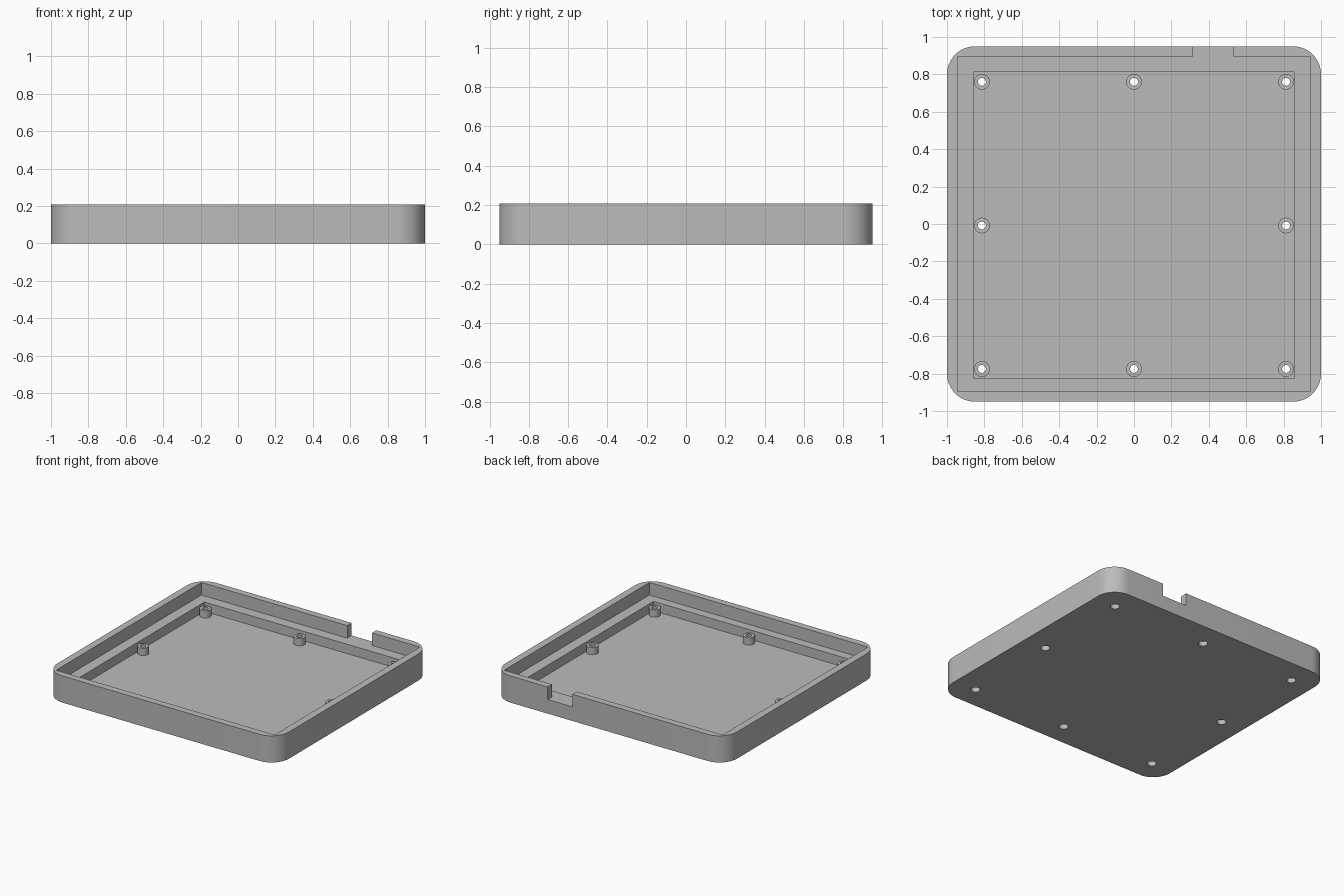
import bpy
import bmesh
from math import cos, sin, pi, radians

if "Cube" in bpy.data.objects:
    bpy.data.objects.remove(bpy.data.objects["Cube"])

HEIGHT, LEDGE, FLOOR, POST_TOP = 0.208, 0.11, 0.037, 0.093
HALF_X, HALF_Y, CORNER = 1.0, 0.95, 0.15

grey = bpy.data.materials.new("plain_grey")
grey.use_nodes = True
colour = (0.5, 0.5, 0.5, 1)
grey.diffuse_color = colour
grey.node_tree.nodes["Principled BSDF"].inputs["Base Color"].default_value = colour


def finish(name, bm):
    bmesh.ops.recalc_face_normals(bm, faces=bm.faces)
    mesh = bpy.data.meshes.new(name)
    bm.to_mesh(mesh)
    bm.free()
    mesh.materials.append(grey)
    obj = bpy.data.objects.new(name, mesh)
    bpy.context.collection.objects.link(obj)
    return obj


def add_ring(bm, outline, z):
    return [bm.verts.new((x, y, z)) for x, y in outline]


def bridge(bm, low, high):
    for i in range(len(low)):
        j = (i + 1) % len(low)
        bm.faces.new((low[i], low[j], high[j], high[i]))


def prism(name, outline, z0, z1):
    bm = bmesh.new()
    low, high = add_ring(bm, outline, z0), add_ring(bm, outline, z1)
    bridge(bm, low, high)
    bm.faces.new(low[::-1])
    bm.faces.new(high)
    return finish(name, bm)


def box(x0, x1, y0, y1):
    return [(x0, y0), (x1, y0), (x1, y1), (x0, y1)]


def circle(cx, cy, r, n=32):
    return [(cx + r * cos(2 * pi * i / n), cy + r * sin(2 * pi * i / n)) for i in range(n)]


def rounded(hx, hy, r, steps=12):
    points = []
    for k, (sx, sy) in enumerate([(1, 1), (-1, 1), (-1, -1), (1, -1)]):
        for i in range(steps + 1):
            a = (k + i / steps) * pi / 2
            points.append((sx * (hx - r) + r * cos(a), sy * (hy - r) + r * sin(a)))
    return points


def smooth(obj):
    bpy.ops.object.select_all(action="DESELECT")
    obj.select_set(True)
    bpy.context.view_layer.objects.active = obj
    bpy.ops.object.shade_smooth_by_angle(angle=radians(30))


# Screw positions around the rim, with none in the middle
screws = [(x, y) for x in (-0.813, 0, 0.813) for y in (-0.775, -0.008, 0.76)
          if (x, y) != (0, -0.008)]

# Tray body with stepped cavity, cable notch and screw head recesses
tray = prism("tray", rounded(HALF_X, HALF_Y, CORNER), 0, HEIGHT)
cutters = [
    prism("upper_cavity_cutter", box(-0.943, 0.943, -0.896, 0.896), LEDGE, 0.4),
    prism("lower_cavity_cutter", box(-0.858, 0.858, -0.826, 0.812), FLOOR, 0.3),
    prism("notch_cutter", box(0.316, 0.53, 0.8, 1.1), LEDGE, 0.35),
]
cutters += [prism("recess_cutter", circle(x, y, 0.033), -0.1, 0.06) for x, y in screws]

bpy.context.view_layer.objects.active = tray
for cutter in cutters:
    cutter.hide_render = True
    mod = tray.modifiers.new("cut", "BOOLEAN")
    mod.operation = "DIFFERENCE"
    mod.solver = "EXACT"
    mod.object = cutter
    bpy.ops.object.modifier_apply(modifier=mod.name)
    bpy.data.objects.remove(cutter)
smooth(tray)

# Hollow screw posts standing on the floor
for x, y in screws:
    bm = bmesh.new()
    rings = [add_ring(bm, circle(x, y, r), z)
             for r, z in ((0.042, FLOOR), (0.042, POST_TOP), (0.021, POST_TOP), (0.021, FLOOR))]
    for k, ring in enumerate(rings):
        bridge(bm, ring, rings[(k + 1) % len(rings)])
    smooth(finish("screw_post", bm))
